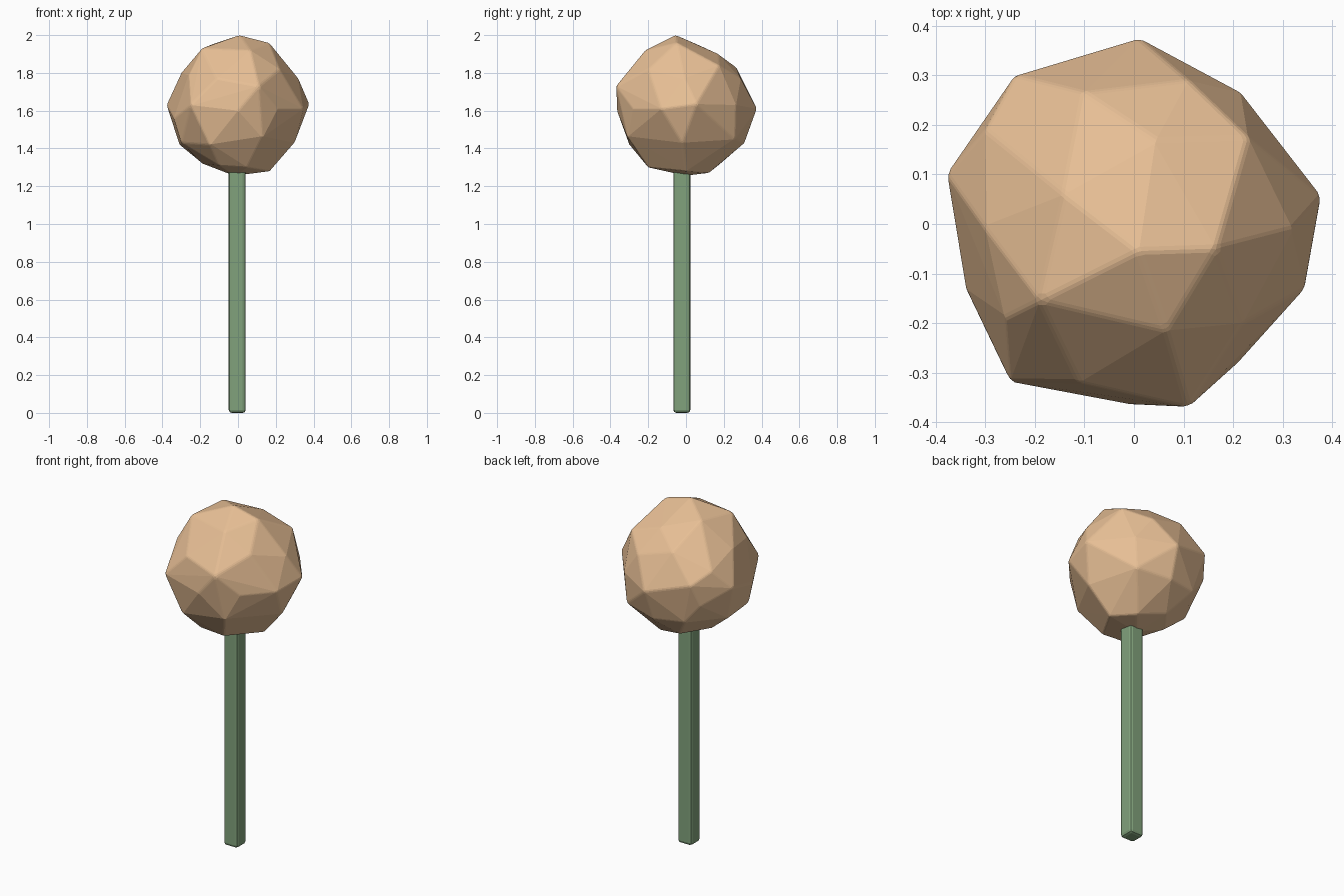
import bpy, bmesh


def finish(name, bm, color, bevel, segments, angle):
    """Turn a bmesh into a flat-shaded, bevelled, coloured object."""
    bmesh.ops.recalc_face_normals(bm, faces=bm.faces[:])
    mesh = bpy.data.meshes.new(name)
    bm.to_mesh(mesh)
    bm.free()
    ob = bpy.data.objects.new(name, mesh)
    bpy.context.collection.objects.link(ob)
    mat = bpy.data.materials.new(name + "_colour")
    mat.diffuse_color = color
    mesh.materials.append(mat)
    mod = ob.modifiers.new("bevel", 'BEVEL')
    mod.width = bevel
    mod.segments = segments
    mod.limit_method = 'ANGLE'
    mod.angle_limit = angle
    return ob


# Faceted crown: rings of corner points from top to bottom, wrapped in a hull
corners = [
    (.01, -.055, 2.0), (.165, -.05, 1.96), (-.19, -.155, 1.93),
    (-.14, .06, 1.95), (.045, .17, 1.90), (.065, -.215, 1.92),
    (.23, .175, 1.84), (.11, .29, 1.77), (-.10, .265, 1.83),
    (-.24, .30, 1.68), (-.30, -.01, 1.80), (-.30, .19, 1.74),
    (-.11, -.32, 1.77), (-.26, -.19, 1.79), (.11, -.37, 1.73),
    (.32, -.01, 1.77), (.22, -.20, 1.82),
    (.01, .375, 1.61), (.215, .265, 1.63), (.378, .055, 1.635),
    (.345, -.13, 1.61), (.21, -.28, 1.61), (0, -.365, 1.60),
    (-.25, -.318, 1.63), (-.34, -.13, 1.56), (-.378, .10, 1.63),
    (-.27, .25, 1.55),
    (.13, -.31, 1.46), (-.15, -.30, 1.42), (.30, -.02, 1.43),
    (.20, .26, 1.45), (0, .31, 1.43), (-.18, .27, 1.44),
    (-.31, .05, 1.42), (-.30, -.15, 1.43),
    (.17, 0, 1.28), (-.02, 0, 1.255), (-.19, .03, 1.32),
    (.05, -.20, 1.30), (-.10, -.20, 1.31), (.08, .12, 1.27),
    (-.08, .17, 1.31),
]
bm = bmesh.new()
for p in corners:
    bm.verts.new(p)
hull = bmesh.ops.convex_hull(bm, input=bm.verts[:])
loose = [v for v in bm.verts if not v.link_faces]
bmesh.ops.delete(bm, geom=loose, context='VERTS')
finish("crown", bm, (.80, .52, .30, 1), .008, 2, .3)

# Square stem with softened edges, its top sunk into the crown
bm = bmesh.new()
bmesh.ops.create_cube(bm, size=1)
for v in bm.verts:
    v.co.x = v.co.x * .09 - .004
    v.co.y = v.co.y * .09 - .022
    v.co.z = (v.co.z + .5) * 1.32
finish("stem", bm, (.22, .36, .20, 1), .016, 2, .5)
